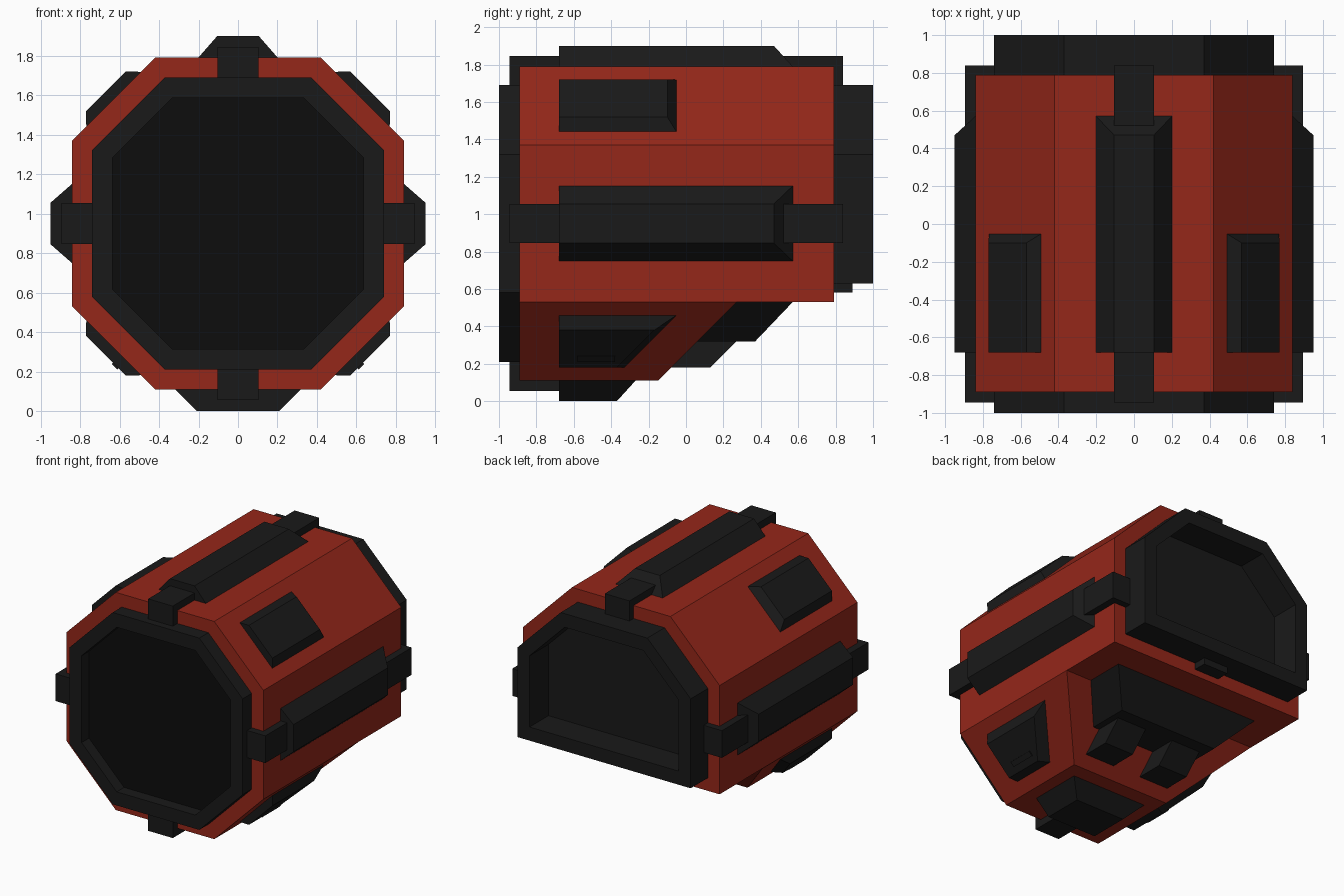
import bpy, bmesh, math
from mathutils import Vector

if "Cube" in bpy.data.objects:
    bpy.data.objects.remove(bpy.data.objects["Cube"])

CZ = 0.95  # height of the pod's long axis

def material(name, rgb):
    m = bpy.data.materials.new(name)
    m.diffuse_color = (*rgb, 1)
    m.use_nodes = True
    m.node_tree.nodes["Principled BSDF"].inputs["Base Color"].default_value = m.diffuse_color
    return m

RED = material("red_paint", (0.30, 0.02, 0.01))
BLACK = material("black_metal", (0.010, 0.010, 0.010))
DARK = material("dark_glass", (0.004, 0.004, 0.004))

def loft(name, loops, mat):
    """Bridge equal-length loops of points and cap both ends."""
    bm = bmesh.new()
    rings = [[bm.verts.new(p) for p in lp] for lp in loops]
    n = len(rings[0])
    for a, b in zip(rings, rings[1:]):
        for i in range(n):
            j = (i + 1) % n
            bm.faces.new((a[i], a[j], b[j], b[i]))
    bm.faces.new(rings[0][::-1])
    bm.faces.new(rings[-1])
    bmesh.ops.recalc_face_normals(bm, faces=bm.faces[:])
    me = bpy.data.meshes.new(name)
    bm.to_mesh(me)
    bm.free()
    ob = bpy.data.objects.new(name, me)
    bpy.context.collection.objects.link(ob)
    if mat:
        me.materials.append(mat)
    return ob

def at_y(profile, y):
    return [(x, y, z) for x, z in profile]

def octagon(r, c):
    pts = [(c, r), (r, c), (r, -c), (c, -r)]
    pts += [(-x, -z) for x, z in pts]
    return [(x, CZ + z) for x, z in pts]

def arch(r, c, floor):
    right = [(r, floor), (r, CZ + c), (c, CZ + r)]
    return right + [(-x, z) for x, z in reversed(right)]

def around(angle, r, t):
    """Point at radius r and sideways offset t, turned about the axis."""
    a = math.radians(angle)
    return (r * math.sin(a) + t * math.cos(a), CZ + r * math.cos(a) - t * math.sin(a))

def pad(name, angle, base, top, y0, end):
    """Plate with bevelled sides; base/top = (radius, half width), end(z, level) = rear y."""
    loops = []
    for level, (r, w) in enumerate((base, top)):
        (xa, za), (xb, zb) = around(angle, r, -w), around(angle, r, w)
        loops.append([(xa, y0, za), (xb, y0, zb),
                      (xb, end(zb, level), zb), (xa, end(za, level), za)])
    return loft(name, loops, BLACK)

def box(name, angle, r0, r1, w, y0, y1):
    return pad(name, angle, (r0, w), (r1, w), y0, lambda z, l: y1)

def side_extrude(name, prof, x0, x1, mat):
    return loft(name, [[(x, y, z) for y, z in prof] for x in (x0, x1)], mat)

# Red octagonal hull, undercut at the rear and hollowed for the rear opening
hull = loft("hull", [at_y(octagon(0.84, 0.42), y) for y in (-0.89, 0.79)], RED)
undercut = side_extrude("undercut_cutter",
                        [(0.27, 0.53), (1.2, 0.53), (1.2, -0.1), (-0.36, -0.1)], -1.2, 1.2, None)
bay = loft("bay_cutter", [at_y(arch(0.69, 0.35, 0.69), y) for y in (0.47, 1.2)], None)
for cutter in (undercut, bay):
    mod = hull.modifiers.new(cutter.name, 'BOOLEAN')
    mod.operation = 'DIFFERENCE'
    mod.solver = 'EXACT'
    mod.object = cutter
bpy.context.view_layer.update()
cut = bpy.data.meshes.new_from_object(hull.evaluated_get(bpy.context.evaluated_depsgraph_get()))
hull.modifiers.clear()
hull.data = cut
for cutter in (undercut, bay):
    bpy.data.objects.remove(cutter)

# Front rim with shallow recess and dark window
outer, inner = octagon(0.74, 0.37), octagon(0.635, 0.335)
loft("front_rim", [at_y(outer, -0.87), at_y(outer, -1), at_y(inner, -1), at_y(inner, -0.90)], BLACK)
loft("front_window", [at_y(inner, -0.90), at_y(inner, -0.91)], DARK)

# Rear rim with deep bay
outer, inner = arch(0.74, 0.37, 0.63), arch(0.635, 0.335, 0.735)
loft("rear_rim", [at_y(outer, 0.77), at_y(outer, 1), at_y(inner, 1), at_y(inner, 0.5)], BLACK)

# Long rails on top and sides, with clamps at both ends
for label, a in (("top", 0), ("right", 90), ("left", -90)):
    pad(label + "_rail", a, (0.83, 0.21), (0.95, 0.105), -0.68,
        lambda z, l: (0.58, 0.47)[l])
    box(label + "_front_clamp", a, 0.70, 0.895, 0.105, -0.945, -0.67)
    box(label + "_rear_clamp", a, 0.70, 0.895, 0.105, 0.46, 0.84)

# Bottom plate and clamps
pad("bottom_plate", 180, (0.84, 0.32), (0.95, 0.21), -0.68, lambda z, l: (-0.27, -0.37)[l])
box("bottom_front_clamp", 180, 0.70, 0.895, 0.105, -0.945, -0.67)
box("bottom_rear_clamp", 180, 0.25, 0.37, 0.105, 0.77, 0.89)

# Plates on the diagonal faces
for label, s in (("right", 1), ("left", -1)):
    pad(label + "_upper_plate", 45 * s, (0.889, 0.198), (0.947, 0.141), -0.68,
        lambda z, l: (-0.05, -0.10)[l])
    pad(label + "_lower_plate", 135 * s, (0.889, 0.198), (0.947, 0.141), -0.68,
        lambda z, l: z - (0.51, 0.55)[l])
    # small ridge on the lower plate
    box(label + "_lower_ridge", 135 * s, 0.94, 0.955, 0.02, -0.58, -0.38).location = (-0.05 * s, 0, -0.05)

# Bevelled housing filling the rear undercut
loft("underside_housing",
     [[(0.63, 0.10, 0.54), (-0.63, 0.10, 0.54), (-0.63, 0.58, 0.54), (0.63, 0.58, 0.54)],
      [(0.42, 0.04, 0.32), (-0.42, 0.04, 0.32), (-0.42, 0.37, 0.32), (0.42, 0.37, 0.32)]], BLACK)

# Twin feet below the housing
foot = [(0.05, 0.33), (0.28, 0.33), (0.13, 0.18), (-0.11, 0.18)]
side_extrude("right_foot", foot, 0.12, 0.37, BLACK)
side_extrude("left_foot", foot, -0.37, -0.12, BLACK)
